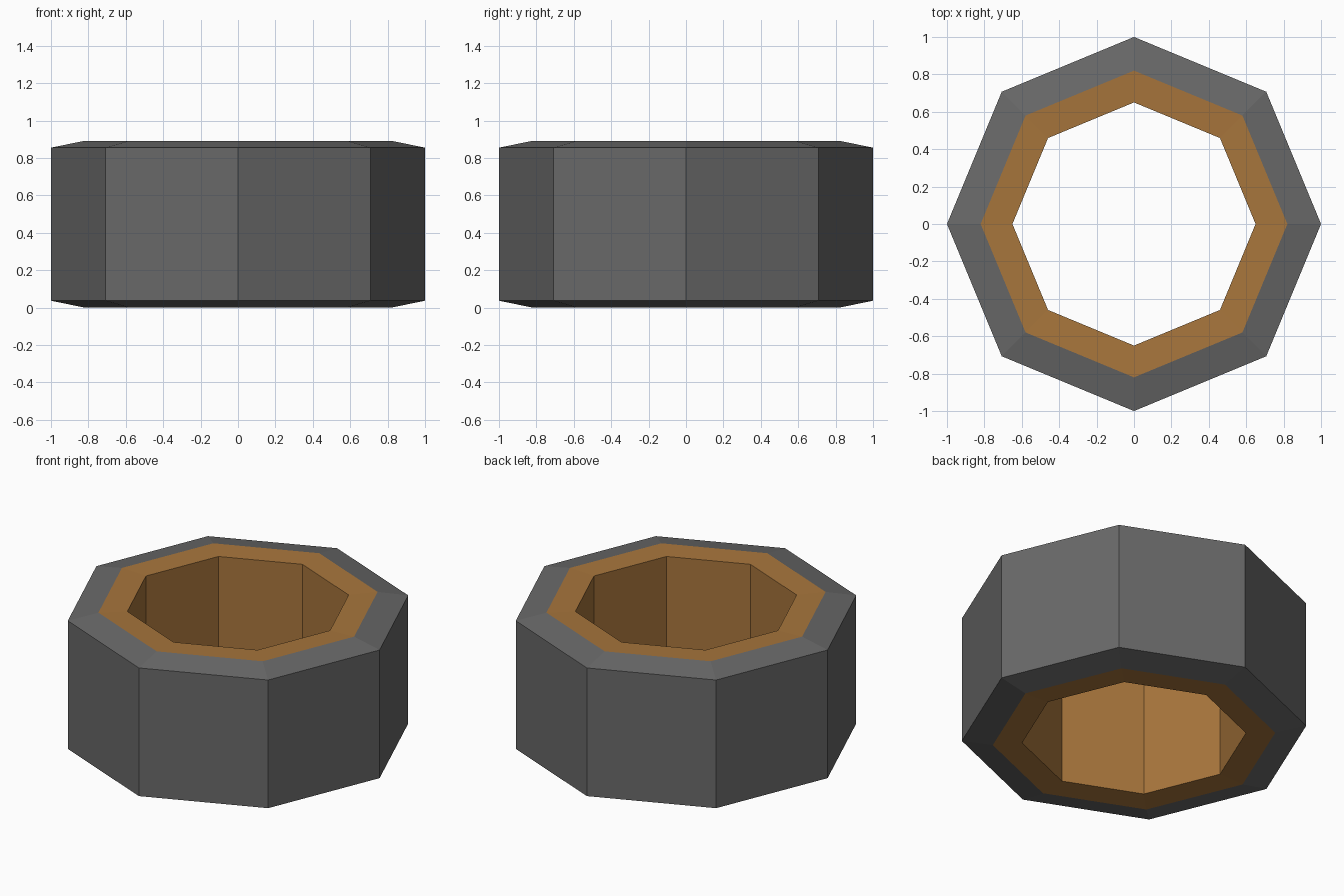
import bpy, bmesh, math

if "Cube" in bpy.data.objects:
    bpy.data.objects.remove(bpy.data.objects["Cube"])

SIDES, H = 8, 0.892


def material(name, rgb):
    m = bpy.data.materials.new(name)
    m.diffuse_color = (*rgb, 1)
    m.use_nodes = True
    m.node_tree.nodes["Principled BSDF"].inputs["Base Color"].default_value = m.diffuse_color
    return m


def lathe(name, profile, mat):
    """Sweep an open (radius, z) profile around z with flat facets."""
    bm = bmesh.new()
    rings = [[bm.verts.new((r * math.cos(2 * math.pi * i / SIDES),
                            r * math.sin(2 * math.pi * i / SIDES), z))
              for i in range(SIDES)] for r, z in profile]
    for a, b in zip(rings, rings[1:]):
        for i in range(SIDES):
            j = (i + 1) % SIDES
            bm.faces.new((a[i], a[j], b[j], b[i]))
    me = bpy.data.meshes.new(name)
    bm.to_mesh(me)
    bm.free()
    me.materials.append(mat)
    ob = bpy.data.objects.new(name, me)
    bpy.context.collection.objects.link(ob)
    return ob


grey = material("dark grey", (0.14, 0.14, 0.14))
brown = material("bronze brown", (0.39, 0.18, 0.045))

# Outer band with shallow sloped rims
lathe("outer_band", [(0.82, 0), (1, 0.037), (1, H - 0.037), (0.82, H)], grey)

# Inner liner: top lip, bore wall and bottom lip
lathe("inner_liner", [(0.82, H), (0.65, H - 0.006), (0.65, 0.006), (0.82, 0)], brown)
